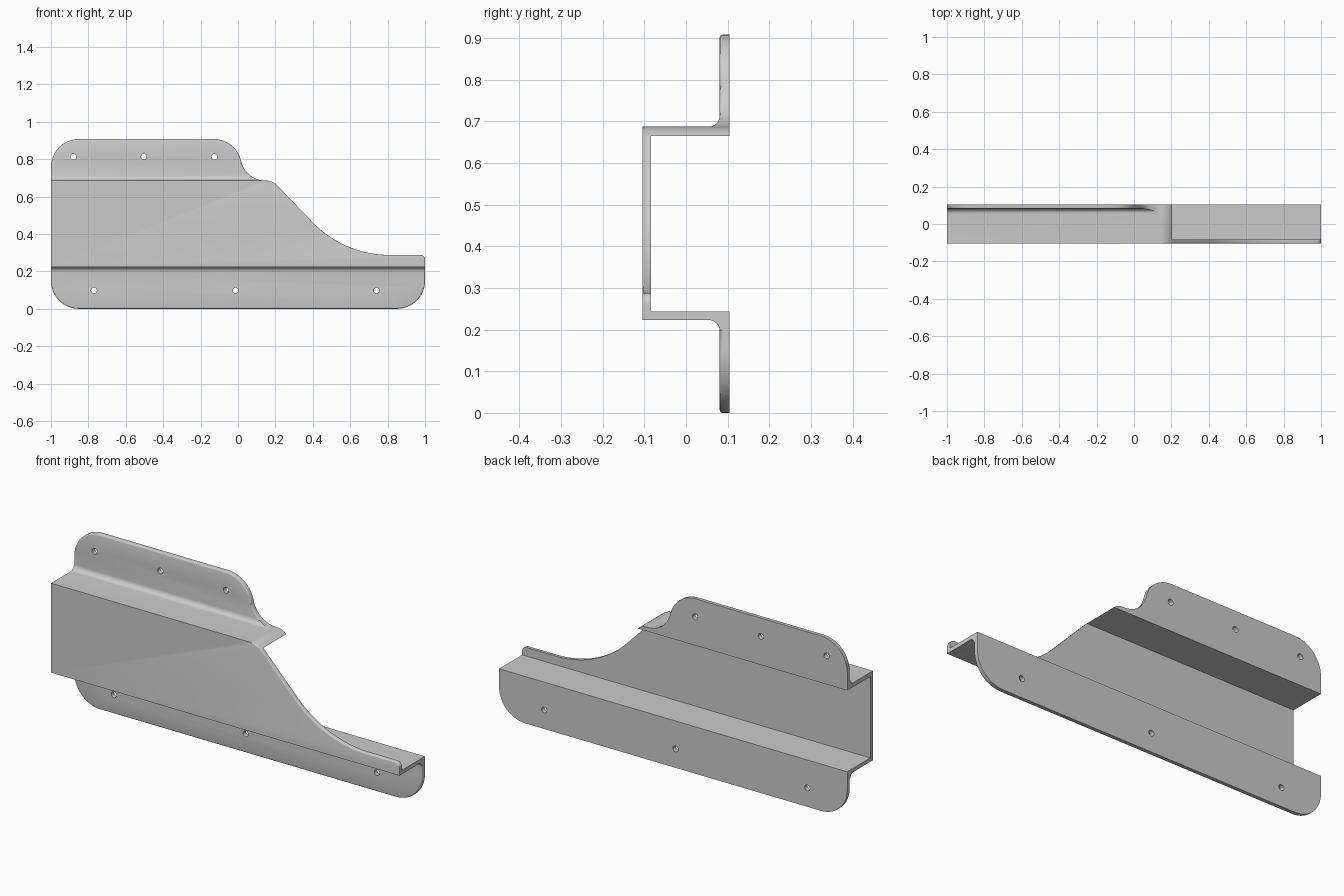
import bpy, bmesh
from math import sin, cos, radians, pi
from mathutils import Matrix

cube = bpy.data.objects.get("Cube")
if cube:
    bpy.data.objects.remove(cube)

steel = bpy.data.materials.new("grey_steel")
steel.use_nodes = True
grey = (0.6, 0.6, 0.6, 1)
steel.diffuse_color = grey
steel.node_tree.nodes["Principled BSDF"].inputs["Base Color"].default_value = grey


def arc(cx, cy, r, start, end, n=14):
    angles = [radians(start + (end - start) * i / n) for i in range(n + 1)]
    return [(cx + r * cos(a), cy + r * sin(a)) for a in angles]


def make_object(name, bm):
    bmesh.ops.recalc_face_normals(bm, faces=bm.faces)
    mesh = bpy.data.meshes.new(name)
    bm.to_mesh(mesh)
    bm.free()
    mesh.materials.append(steel)
    obj = bpy.data.objects.new(name, mesh)
    bpy.context.collection.objects.link(obj)
    return obj


def prism(name, points, offset):
    """Extrude a closed outline of 3D points along offset."""
    bm = bmesh.new()
    face = bm.faces.new([bm.verts.new(p) for p in points])
    ext = bmesh.ops.extrude_face_region(bm, geom=[face])["geom"]
    verts = [g for g in ext if isinstance(g, bmesh.types.BMVert)]
    bmesh.ops.translate(bm, vec=offset, verts=verts)
    return make_object(name, bm)


def apply_boolean(obj, cutter, operation):
    """Apply the boolean and remove the helper."""
    mod = obj.modifiers.new("cut", "BOOLEAN")
    mod.operation, mod.object, mod.solver = operation, cutter, "EXACT"
    graph = bpy.context.evaluated_depsgraph_get()
    mesh = bpy.data.meshes.new_from_object(obj.evaluated_get(graph))
    obj.modifiers.clear()
    obj.data = mesh
    bpy.data.objects.remove(cutter)


# Folded hat section: lower flange, shelf, web, shelf, upper flange
BACK, FLANGE, WEB_IN, WEB = 0.105, 0.081, -0.084, -0.105
LOW, HIGH, R = 0.223, 0.687, 0.027
section = [(BACK, -0.1), (BACK, 0.243), (WEB_IN, 0.243), (WEB_IN, 0.665),
           (BACK, 0.665), (BACK, 1), (FLANGE, 1)]
section += arc(FLANGE - R, HIGH + R, R, 0, -90, 8)
section += [(WEB, HIGH), (WEB, LOW)]
section += arc(FLANGE - R, LOW - R, R, 90, 0, 8)
section += [(FLANGE, -0.1)]
bracket = prism("bracket", [(-1.1, y, z) for y, z in section], (2.2, 0, 0))

# Side outline with rounded corners and the sweeping cutaway
TOP, C = 0.908, 0.15
outline = arc(-1 + C, C, C, 180, 270) + arc(1 - C, C, C, 270, 360)
outline += arc(0.975, 0.263, 0.025, 0, 90, 6)
outline += arc(0.81, 0.858, 0.57, 270, 223, 20)
outline += arc(0.15, 0.606, 0.08, 44, 90, 8)
outline += arc(0.145, 0.817, 0.131, 269, 192, 12)
outline += arc(-0.13, TOP - C, C, 12, 90) + arc(-1 + C, TOP - C, C, 90, 180)
cutter = prism("outline_cutter", [(x, -0.3, z) for x, z in outline], (0, 0.6, 0))
apply_boolean(bracket, cutter, "INTERSECT")

# Round the front edges of the flanges and the cut edge of the web
bm = bmesh.new()
bm.from_mesh(bracket.data)
bmesh.ops.remove_doubles(bm, verts=bm.verts, dist=0.0001)


def is_rounded(edge):
    if len(edge.link_faces) != 2 or edge.calc_face_angle(0) < 0.7:
        return False
    a, b = (v.co for v in edge.verts)
    mid = (a + b) / 2
    on_flange = all(abs(p.y - FLANGE) < 0.001 for p in (a, b))
    on_web = all(abs(p.y - WEB) < 0.001 for p in (a, b))
    return on_flange or (on_web and LOW + 0.01 < mid.z < HIGH - 0.001
                         and abs(mid.x) < 0.999)


bmesh.ops.bevel(bm, geom=[e for e in bm.edges if is_rounded(e)], offset=0.007,
                offset_type="OFFSET", segments=3, profile=0.5,
                affect="EDGES", clamp_overlap=False)
bm.to_mesh(bracket.data)
bm.free()

# Screw holes through both flanges
holes = bmesh.new()
for z, xs in ((0.813, (-0.88, -0.503, -0.126)), (0.098, (-0.77, -0.013, 0.741))):
    for x in xs:
        place = Matrix.Translation((x, 0.1, z)) @ Matrix.Rotation(pi / 2, 4, "X")
        bmesh.ops.create_cone(holes, cap_ends=True, segments=24, radius1=0.015,
                              radius2=0.015, depth=0.2, matrix=place)
apply_boolean(bracket, make_object("hole_cutter", holes), "DIFFERENCE")

# Smooth the curved surfaces, keep the folds sharp
bpy.ops.object.select_all(action="DESELECT")
bracket.select_set(True)
bpy.context.view_layer.objects.active = bracket
bpy.ops.object.shade_smooth_by_angle(angle=radians(32))
